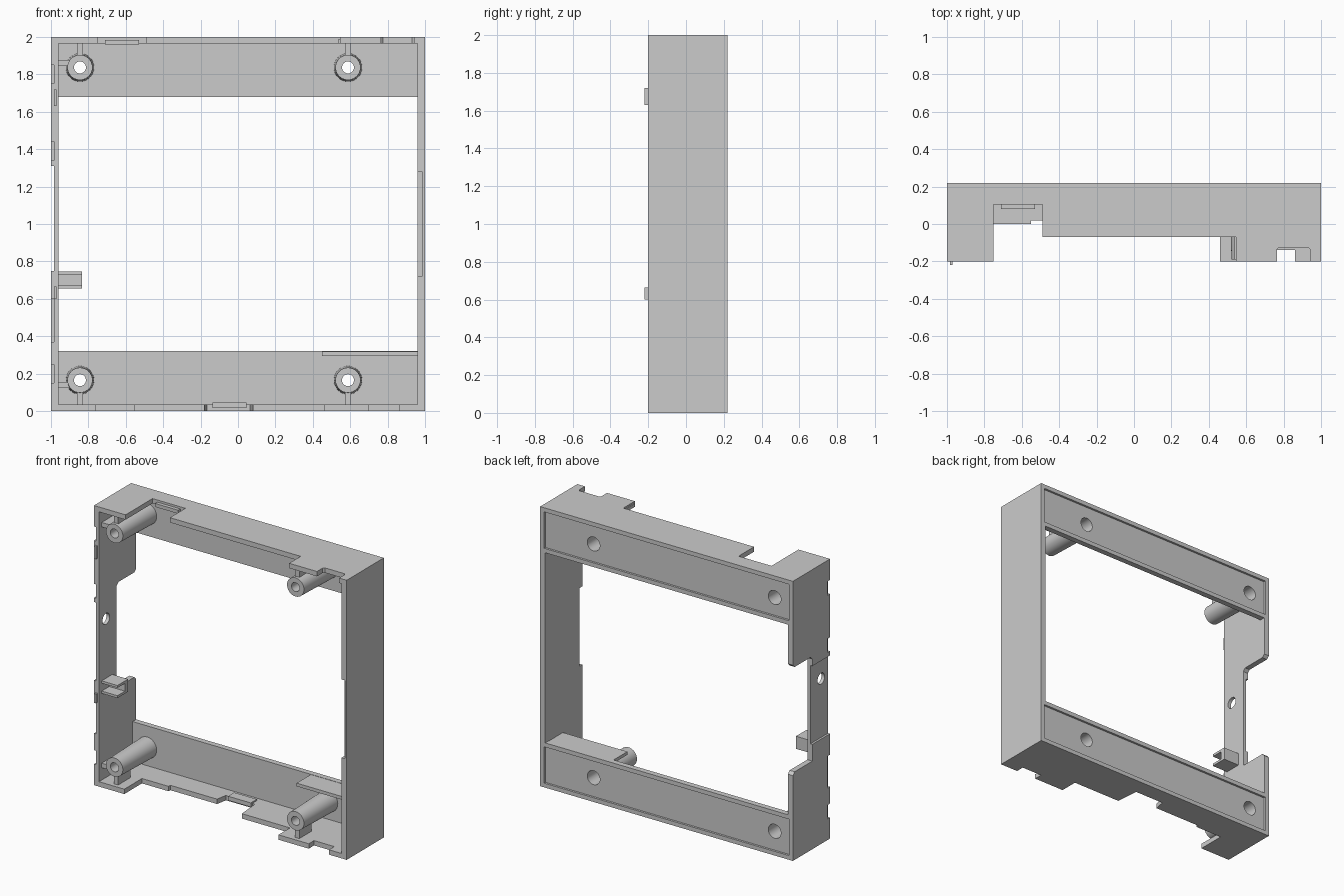
import bpy, bmesh, math
from mathutils import Matrix

if "Cube" in bpy.data.objects:
    bpy.data.objects.remove(bpy.data.objects["Cube"])


def link(name, bm):
    bmesh.ops.recalc_face_normals(bm, faces=bm.faces)
    me = bpy.data.meshes.new(name)
    bm.to_mesh(me)
    bm.free()
    ob = bpy.data.objects.new(name, me)
    bpy.context.collection.objects.link(ob)
    return ob


def prism(name, axis, pts, a, b):
    """Extrude a 2D outline from a to b along an axis."""
    place = {'x': lambda p, t: (t, p[0], p[1]),
             'y': lambda p, t: (p[0], t, p[1]),
             'z': lambda p, t: (p[0], p[1], t)}[axis]
    bm = bmesh.new()
    lo = [bm.verts.new(place(p, a)) for p in pts]
    hi = [bm.verts.new(place(p, b)) for p in pts]
    bm.faces.new(lo)
    bm.faces.new(hi)
    n = len(pts)
    for i in range(n):
        j = (i + 1) % n
        bm.faces.new((lo[i], lo[j], hi[j], hi[i]))
    return link(name, bm)


def box(name, x0, x1, y0, y1, z0, z1):
    return prism(name, 'z', [(x0, y0), (x1, y0), (x1, y1), (x0, y1)], z0, z1)


def tube(name, axis, u, v, a, b, ra, rb=None, seg=32):
    """Round bar from a to b along x or y, centred at (u, z=v)."""
    bm = bmesh.new()
    bmesh.ops.create_cone(bm, cap_ends=True, segments=seg, radius1=ra,
                          radius2=rb or ra, depth=b - a)
    m = (a + b) / 2
    if axis == 'y':
        mat = Matrix.Translation((u, m, v)) @ Matrix.Rotation(-math.pi / 2, 4, 'X')
    else:
        mat = Matrix.Translation((m, u, v)) @ Matrix.Rotation(math.pi / 2, 4, 'Y')
    bm.transform(mat)
    return link(name, bm)


def combine(target, tool, op):
    mod = target.modifiers.new(op, 'BOOLEAN')
    mod.operation, mod.object, mod.solver = op, tool, 'EXACT'
    bpy.context.view_layer.objects.active = target
    bpy.ops.object.modifier_apply(modifier=mod.name)
    bpy.data.objects.remove(tool)


F, B = -0.2, 0.22          # front and back of the walls

# Four walls
frame = box('frame', 0.96, 1, F, B, 0, 2)
left = [(F, 0), (B, 0), (B, 0.61), (0.20, 0.63), (0.0, 0.63), (0.0, 1.36),
        (0.02, 1.38), (0.20, 1.38), (B, 1.40), (B, 2), (F, 2)]
bottom = [(-1, B), (-1, F), (-0.76, F), (-0.76, 0), (-0.55, 0), (-0.55, 0.02),
          (-0.18, 0.02), (-0.165, 0.1), (0.065, 0.1), (0.08, -0.07), (0.46, -0.07),
          (0.46, F), (0.70, F), (0.70, -0.14), (0.86, -0.14), (0.86, F), (1, F), (1, B)]
top = [(-1, B), (-1, F), (-0.75, F), (-0.75, 0.105), (-0.49, 0.105), (-0.49, -0.07),
       (0.545, -0.07), (0.545, F), (0.765, F), (0.765, -0.135), (0.775, -0.125),
       (0.93, -0.125), (0.94, -0.135), (0.94, F), (1, F), (1, B)]
adds = [prism('left_wall', 'x', left, -1, -0.96),
        prism('bottom_wall', 'z', bottom, 0, 0.035),
        prism('top_wall', 'z', top, 1.965, 2)]

# Back plates with thin lips behind the wall slots
for z0, z1 in ((0, 0.32), (1.68, 2)):
    adds.append(box('back_plate', -1, 1, 0.18, B, z0, z1))
adds.append(box('slot_lip', -0.135, 0.045, 0.08, 0.15, 0.015, 0.045))
adds.append(box('slot_lip', -0.71, -0.53, 0.08, 0.15, 1.96, 1.985))

# Tapered standoffs with ribs to the walls
posts = [(x, z) for x in (-0.845, 0.588) for z in (0.165, 1.837)]
for x, z in posts:
    adds.append(tube('standoff', 'y', x, z, -0.19, 0.2, 0.067, 0.076))
    z0, z1 = (0.01, z - 0.05) if z < 1 else (z + 0.05, 1.99)
    adds.append(box('rib', x - 0.016, x + 0.016, -0.17, -0.03, z0, z1))
    zp = 0.012 if z < 1 else 1.965
    adds.append(box('rib_pad', x - 0.05, x + 0.05, -0.19, -0.06, zp, zp + 0.023))
    if x < 0:
        zr = z + (-0.025 if z < 1 else 0.025)
        adds.append(box('side_rib', -0.98, x - 0.05, -0.17, -0.03, zr - 0.016, zr + 0.016))
for part in adds:
    combine(frame, part, 'UNION')

# Recessed back panels, screw holes, side holes and edge notches
cuts = [box('cut', -0.97, 0.97, 0.205, 0.3, z0, z1)
        for z0, z1 in ((0.03, 0.29), (1.71, 1.97))]
for x, z in posts:
    cuts.append(tube('cut', 'y', x, z, -0.3, 0.3, 0.032))
    cuts.append(tube('cut', 'y', x, z, -0.1, 0.3, 0.05))
for z in (0.83, 1.0, 1.17):
    cuts.append(tube('cut', 'x', -0.12, z, -1.1, -0.9, 0.04))
cuts.append(tube('cut', 'x', -0.12, 0.70, -1.1, -0.9, 0.014))
cuts.append(box('cut', -1.1, -0.985, -0.3, 0.1, 0.75, 1.31))
cuts.append(box('cut', 0.9, 0.985, -0.3, -0.17, 0.72, 1.28))
for z0, z1 in ((0.15, 0.25), (0.37, 0.60), (1.34, 1.44), (1.75, 1.85)):
    cuts.append(box('cut', -1.1, -0.985, -0.3, -0.17, z0, z1))
for part in cuts:
    combine(frame, part, 'DIFFERENCE')

bpy.context.view_layer.objects.active = frame
frame.select_set(True)
bpy.ops.object.shade_smooth_by_angle(angle=math.radians(30))

# Front locating tabs
for z0, z1 in ((0.6, 0.665), (1.63, 1.72)):
    box('front_tab', -0.985, -0.97, -0.22, -0.15, z0, z1)

# Channel-shaped clip on the left wall
clip = [(-0.17, 0.655), (-0.05, 0.655), (-0.05, 0.745), (-0.17, 0.745),
        (-0.17, 0.728), (-0.085, 0.728), (-0.085, 0.672), (-0.17, 0.672)]
prism('side_clip', 'x', clip, -0.975, -0.835)

# Divider shelf above the lower back plate
box('divider_shelf', 0.45, 0.965, 0.02, 0.19, 0.295, 0.318)
